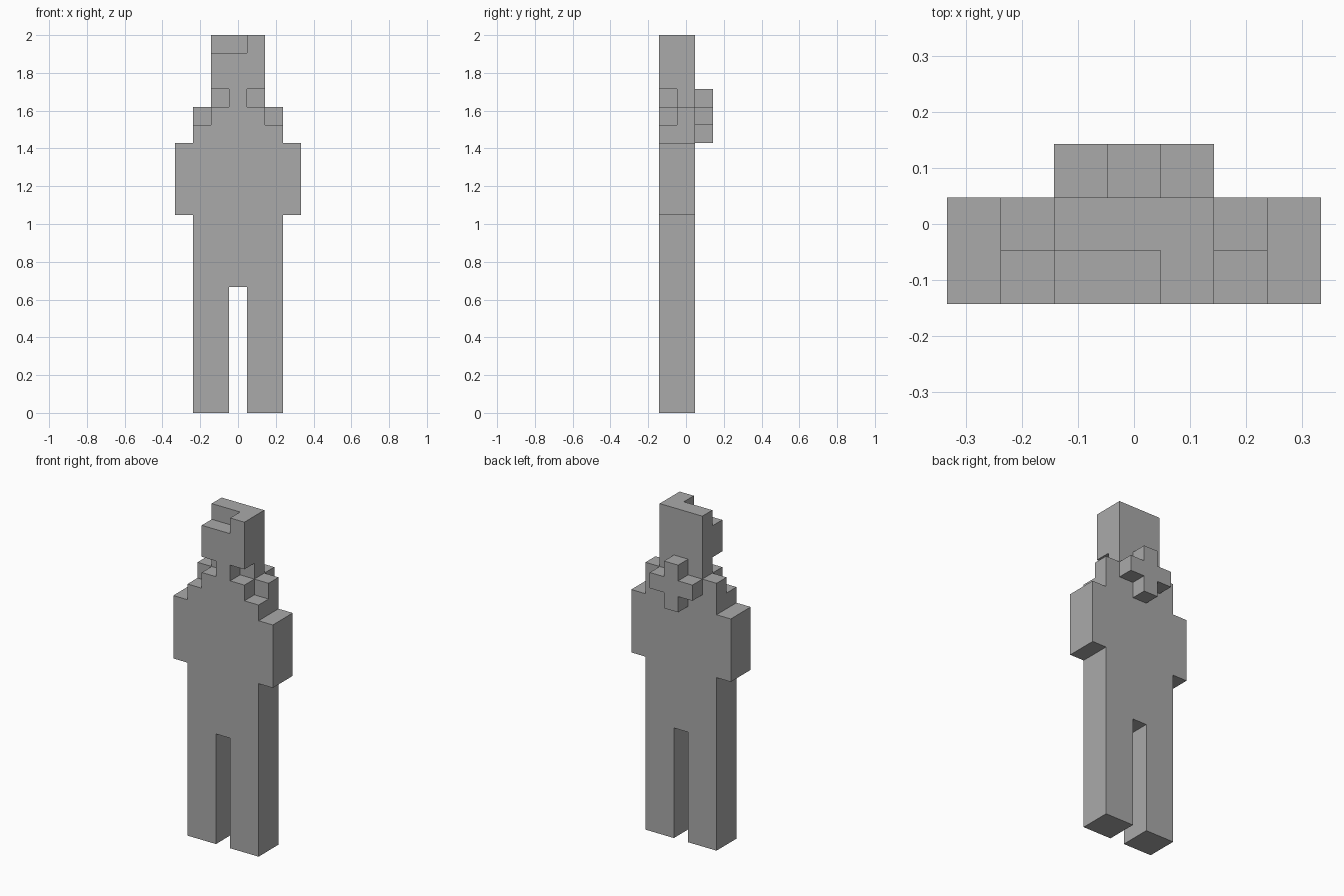
import bpy
import bmesh
from mathutils import Matrix, Vector

UNIT = 2 / 21  # edge of one block
FRONT, MID, BACK = -1.5, -0.5, 0.5  # front face of each layer of blocks

cube = bpy.data.objects.get("Cube")
if cube:
    bpy.data.objects.remove(cube, do_unlink=True)

grey = bpy.data.materials.new("plain grey")
grey.use_nodes = True
colour = (0.4, 0.4, 0.4, 1)
grey.diffuse_color = colour
grey.node_tree.nodes["Principled BSDF"].inputs["Base Color"].default_value = colour


def block(name, x, y, z):
    """Box between the given (low, high) pairs, counted in blocks."""
    low, high = Vector((x[0], y[0], z[0])), Vector((x[1], y[1], z[1]))
    bm = bmesh.new()
    place = Matrix.Translation((low + high) / 2 * UNIT)
    size = Matrix.Diagonal(((high - low) * UNIT).to_4d())
    size[3][3] = 1
    bmesh.ops.create_cube(bm, size=1, matrix=place @ size)
    mesh = bpy.data.meshes.new(name)
    bm.to_mesh(mesh)
    bm.free()
    mesh.materials.append(grey)
    obj = bpy.data.objects.new(name, mesh)
    bpy.context.collection.objects.link(obj)
    return obj


def pair(name, x, y, z):
    """Left block and its mirrored right twin."""
    block("left_" + name, x, y, z)
    block("right_" + name, (-x[1], -x[0]), y, z)


body = (FRONT, BACK)       # two layers deep
front = (FRONT, MID)
middle = (MID, BACK)
behind = (BACK, BACK + 1)

# Legs, torso and arms
pair("leg", (0.5, 2.5), body, (0, 7))
block("torso", (-2.5, 2.5), body, (7, 16))
pair("arm", (2.5, 3.5), body, (11, 15))

# Shoulders and collar
pair("shoulder", (1.5, 2.5), middle, (16, 17))
block("collar", (-1.5, 1.5), body, (16, 17))

# Neck with the narrow chin in front
block("neck", (-1.5, 1.5), middle, (17, 18))
block("chin", (-0.5, 0.5), front, (17, 18))

# Head, with a crown that steps forward on the left only
block("head", (-1.5, 1.5), body, (18, 20))
block("crown", (-1.5, 1.5), middle, (20, 21))
block("crown_front", (0.5, 1.5), front, (20, 21))

# Cross-shaped bow on the upper back
block("bow_upright", (-0.5, 0.5), behind, (15, 18))
pair("bow_wing", (0.5, 1.5), behind, (16, 17))
